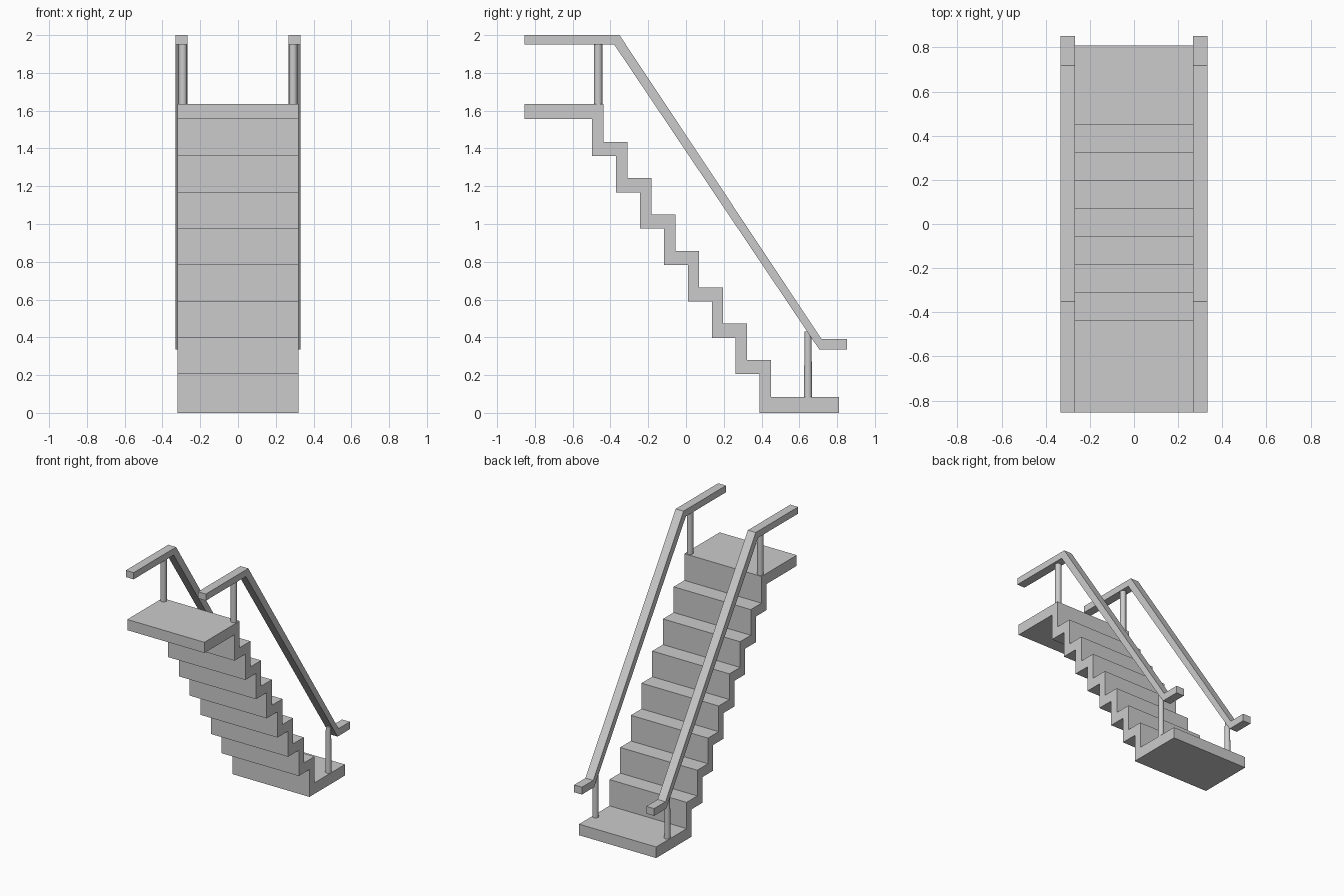
import bpy, bmesh
from mathutils import Matrix

if "Cube" in bpy.data.objects:
    bpy.data.objects.remove(bpy.data.objects["Cube"])


def extrude_profile(name, pts, x0, x1):
    """Extrude a (y, z) outline between two x positions."""
    bm = bmesh.new()
    face = bm.faces.new([bm.verts.new((x0, y, z)) for y, z in pts])
    ext = bmesh.ops.extrude_face_region(bm, geom=[face])
    verts = [g for g in ext["geom"] if isinstance(g, bmesh.types.BMVert)]
    bmesh.ops.translate(bm, verts=verts, vec=(x1 - x0, 0, 0))
    bmesh.ops.recalc_face_normals(bm, faces=bm.faces)
    mesh = bpy.data.meshes.new(name)
    bm.to_mesh(mesh)
    bm.free()
    obj = bpy.data.objects.new(name, mesh)
    bpy.context.collection.objects.link(obj)
    return obj


def post(name, x, y, z0, z1, r0, r1):
    bpy.ops.mesh.primitive_cone_add(vertices=20, radius1=r0, radius2=r1,
                                    depth=z1 - z0, location=(x, y, (z0 + z1) / 2))
    obj = bpy.context.object
    obj.name = name
    bpy.ops.object.shade_smooth_by_angle()
    return obj


# Folded staircase: zigzag upper line, then zigzag underside
STEPS, RUN, RISE = 8, 0.1267, 0.1925
upper = [(0.81, 0.0), (0.81, 0.083)]
lower = [(0.39, 0.0)]
for i in range(STEPS):
    riser_front = 0.45 - i * RUN
    riser_back = 0.39 - i * RUN
    top = 0.28 + i * RISE
    prev = 0.083 if i == 0 else top - RISE
    last = i == STEPS - 1
    if last:
        top = 1.635
    upper += [(riser_front, prev), (riser_front, top)]
    under = 1.555 if last else top - 0.075
    lower.append((riser_back, under))
    lower.append((-0.855 if last else riser_back - RUN, under))
    if not last:
        continue
    upper.append((-0.855, top))
# the last underside point and top point close the landing edge
extrude_profile("staircase", upper + lower[::-1], -0.32, 0.32)

# Handrails and their posts
rail = [(-0.855, 2.0), (-0.352, 2.0), (0.718, 0.39), (0.852, 0.39),
        (0.852, 0.335), (0.706, 0.335), (-0.38, 1.95), (-0.855, 1.95)]
for side, s in (("left", -1), ("right", 1)):
    extrude_profile("handrail_" + side, rail, s * 0.267, s * 0.332)
    post("upper_post_" + side, s * 0.292, -0.465, 1.60, 1.97, 0.022, 0.022)
    post("lower_post_" + side, s * 0.298, 0.646, 0.065, 0.43, 0.022, 0.018)
